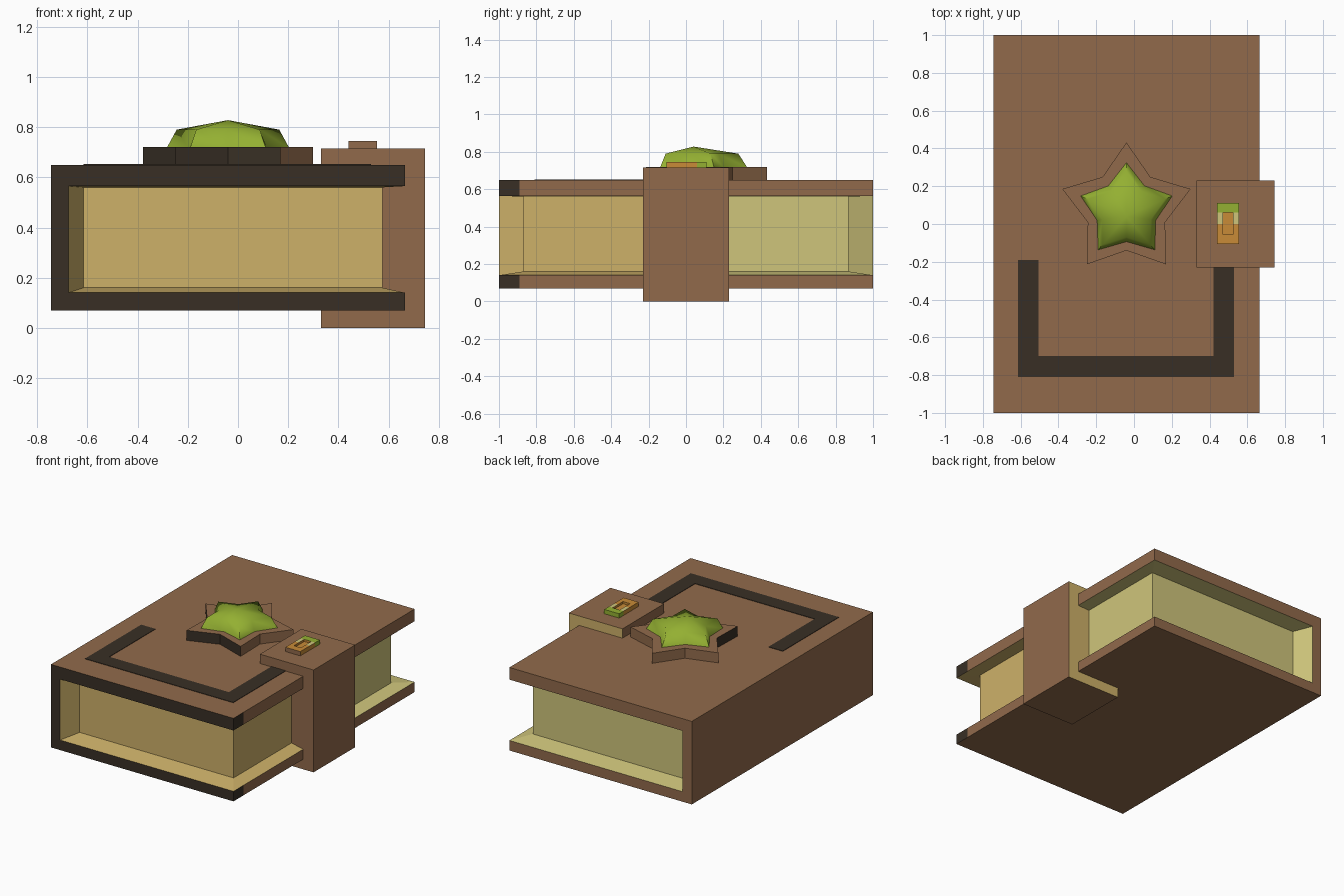
import bpy, bmesh, math
from mathutils import Vector

if "Cube" in bpy.data.objects:
    bpy.data.objects.remove(bpy.data.objects["Cube"])


def lin(c):
    c /= 255
    return c / 12.92 if c <= 0.04045 else ((c + 0.055) / 1.055) ** 2.4


MATS = []
for name, rgb in [("brown leather", (145, 106, 75)), ("dark trim", (56, 47, 37)),
                  ("tan paper", (206, 177, 105)), ("khaki paper", (207, 197, 123)),
                  ("green gem", (148, 176, 50)), ("orange brass", (200, 139, 55))]:
    m = bpy.data.materials.new(name)
    m.diffuse_color = (*[lin(c) for c in rgb], 1)
    m.use_nodes = True
    m.node_tree.nodes["Principled BSDF"].inputs["Base Color"].default_value = m.diffuse_color
    MATS.append(m)
BROWN, DARK, TAN, KHAKI, GREEN, ORANGE = range(6)


def finish(name, bm, rule=None):
    """Weld, fix normals, colour faces by rule and link the object."""
    bmesh.ops.remove_doubles(bm, verts=bm.verts[:], dist=1e-5)
    bmesh.ops.recalc_face_normals(bm, faces=bm.faces[:])
    bm.normal_update()
    if rule:
        for f in bm.faces:
            f.material_index = rule(f.calc_center_median(), f.normal)
    me = bpy.data.meshes.new(name)
    bm.to_mesh(me)
    bm.free()
    for m in MATS:
        me.materials.append(m)
    ob = bpy.data.objects.new(name, me)
    bpy.context.collection.objects.link(ob)
    return ob


def face(bm, pts, mat=0):
    f = bm.faces.new([bm.verts.new(p) for p in pts])
    f.material_index = mat


def stack(loops):
    """Closed skin through a list of loops with equal point counts."""
    bm = bmesh.new()
    rings = [[bm.verts.new(p) for p in lp] for lp in loops]
    n = len(rings[0])
    for a, b in zip(rings, rings[1:]):
        for i in range(n):
            j = (i + 1) % n
            bm.faces.new((a[i], a[j], b[j], b[i]))
    bm.faces.new(rings[0])
    bm.faces.new(rings[-1])
    return bm


def rect(x0, x1, y0, y1, z):
    return [(x0, y0, z), (x1, y0, z), (x1, y1, z), (x0, y1, z)]


def star(R, r, cy, z):
    return [(-0.04 + (r if k % 2 else R) * math.sin(k * math.pi / 5),
             cy + (r if k % 2 else R) * math.cos(k * math.pi / 5), z) for k in range(10)]


# Book: C-shaped cover, open towards +x
bm = bmesh.new()
prof = [(-.675, .14), (-.675, .565), (.665, .565), (.665, .65),
        (-.745, .65), (-.745, .07), (.665, .07), (.665, .14)]
for y, mat in ((-1, DARK), (1, BROWN)):
    face(bm, [(x, y, z) for x, z in prof], mat)
for (xa, za), (xb, zb) in zip(prof[2:], prof[3:]):
    edge = xa > 0 and xb > 0          # fore-edge of a cover board
    ys = (-1, -.89, 0, 1)
    for y0, y1 in zip(ys, ys[1:]):
        face(bm, [(xa, y0, za), (xb, y0, zb), (xb, y1, zb), (xa, y1, za)],
             DARK if edge and y1 < -.5 else BROWN)
# Recessed pages, front half tan and back half khaki, flaring out to the cover
for s, mat in ((-1, TAN), (1, KHAKI)):
    e = .87 * s
    face(bm, [(.575, 0, .16), (.575, e, .16), (.575, e, .56), (.575, 0, .56)], mat)
    face(bm, [(-.615, e, .16), (.575, e, .16), (.575, e, .56), (-.615, e, .56)], mat)
    face(bm, [(-.615, e, .16), (-.615, e, .56), (-.675, s, .565), (-.675, s, .14)], mat)
    for zp, zr in ((.16, .14), (.56, .565)):
        face(bm, [(.575, 0, zp), (.575, e, zp), (.665, s, zr), (.665, 0, zr)], mat)
        face(bm, [(-.615, e, zp), (.575, e, zp), (.665, s, zr), (-.675, s, zr)], mat)
finish("book", bm)

# Inlaid U-shaped stripe on the top cover
U = [(-.615, -.19), (-.615, -.81), (.53, -.81), (.53, -.19),
     (.42, -.19), (.42, -.70), (-.505, -.70), (-.505, -.19)]
finish("cover_stripe", stack([[(x, y, z) for x, y in U] for z in (.648, .653)]),
       lambda c, n: DARK)

# Clasp block wrapping the fore-edge
finish("clasp", stack([rect(.33, .745, -.23, .23, z) for z in (0, .715)]),
       lambda c, n: TAN if n.y > .5 else BROWN)


# Clasp button with a recessed slot
def button_colour(c, n):
    if n.y < -.9 and c.y < -.1:
        return BROWN
    if .47 <= c.x <= .525 and -.06 < c.y < .0601 and c.z < .744:
        return ORANGE
    return GREEN if c.y > .06 else KHAKI if c.y > 0 and n.z > .5 else ORANGE


bm = stack([rect(.44, .555, -.105, .11, .71), rect(.44, .555, -.105, .11, .745),
            rect(.47, .525, -.055, .06, .745), rect(.47, .525, -.055, .06, .73)])
for y in (0, .06):
    bmesh.ops.bisect_plane(bm, geom=bm.verts[:] + bm.edges[:] + bm.faces[:],
                           plane_co=(0, y, 0), plane_no=(0, 1, 0))
finish("clasp_button", bm, button_colour)

# Star-shaped mount
finish("star_mount", stack([star(.357, .215, .075, z) for z in (.645, .72)]),
       lambda c, n: DARK if n.z < .5 and n.y < .35 and c.x < .12 else BROWN)

# Domed star gem: steep sides, then a shallow cone to the peak
bm = stack([star(.258, .165, .07, .715), star(.215, .135, .065, .79)])
bm.faces.ensure_lookup_table()
bmesh.ops.delete(bm, geom=[bm.faces[-1]], context='FACES_ONLY')
bm.verts.ensure_lookup_table()
rim = bm.verts[10:20]
peak = bm.verts.new((-.04, .04, .828))
for i in range(10):
    bm.faces.new((rim[i], rim[(i + 1) % 10], peak))
gem = finish("star_gem", bm, lambda c, n: GREEN)
bpy.context.view_layer.objects.active = gem
gem.select_set(True)
bpy.ops.object.shade_smooth_by_angle(angle=math.radians(65))
